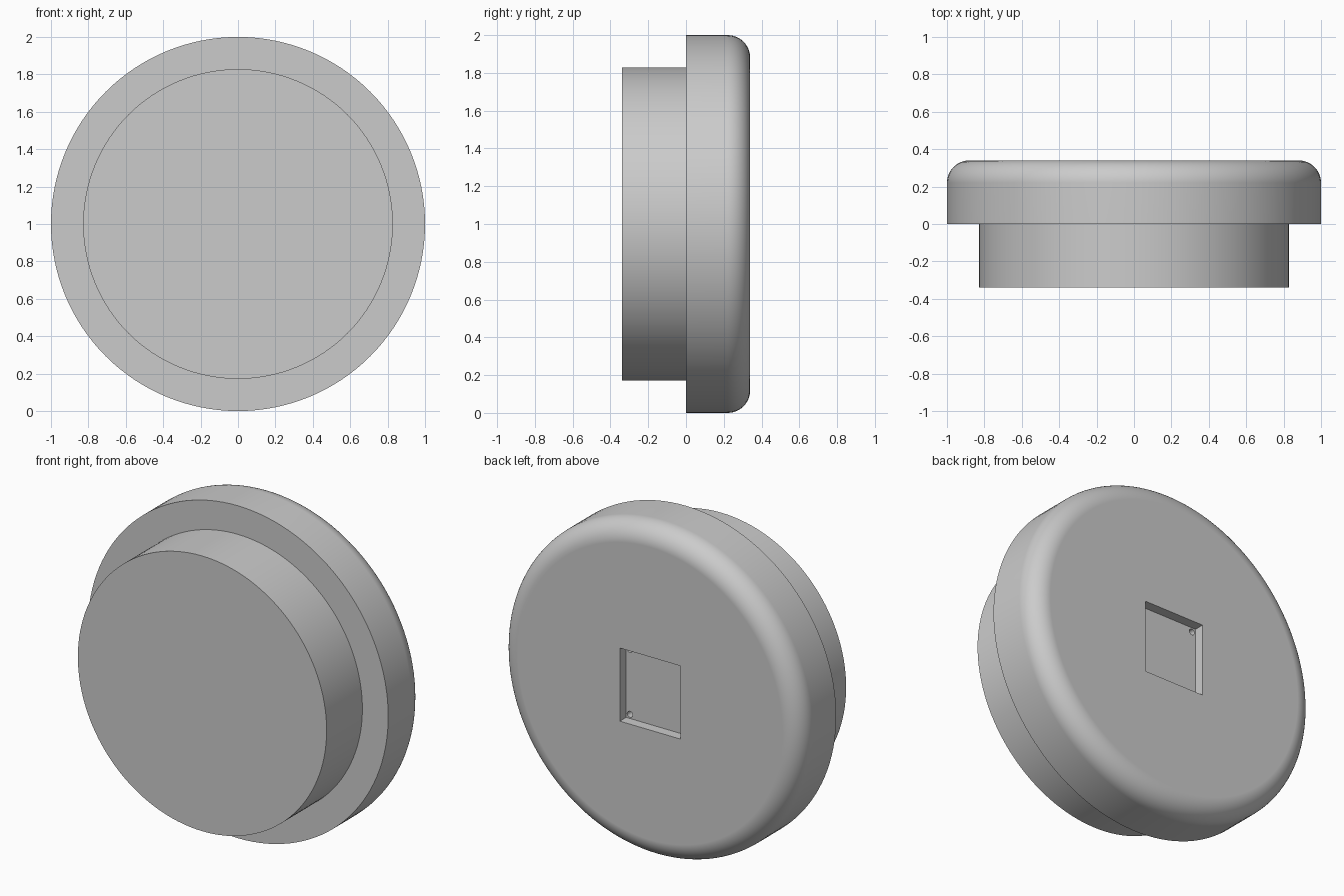
import bpy, bmesh, math
from mathutils import Matrix, Vector

default = bpy.data.objects.get("Cube")
if default:
    bpy.data.objects.remove(default, do_unlink=True)

SEGMENTS = 128
CAP_R, PLUG_R, HALF_DEPTH, FILLET = 1.0, 0.828, 0.34, 0.12
POCKET_W, POCKET_H, POCKET_DEPTH = 0.405, 0.44, 0.06
HOLE_R, HOLE_INSET, HOLE_DEPTH = 0.018, 0.025, 0.06

grey = bpy.data.materials.new("plain_grey")
grey.use_nodes = True
colour = (0.6, 0.6, 0.6, 1)
grey.diffuse_color = colour
grey.node_tree.nodes["Principled BSDF"].inputs["Base Color"].default_value = colour


def add_object(name, bm):
    bmesh.ops.recalc_face_normals(bm, faces=bm.faces)
    mesh = bpy.data.meshes.new(name)
    bm.to_mesh(mesh)
    bm.free()
    mesh.materials.append(grey)
    obj = bpy.data.objects.new(name, mesh)
    bpy.context.collection.objects.link(obj)
    return obj


def lathe(name, profile):
    """Turn (radius, y) points about the y axis and close both ends."""
    bm = bmesh.new()
    verts = [bm.verts.new((r, y, 0)) for r, y in profile]
    edges = [bm.edges.new(pair) for pair in zip(verts, verts[1:])]
    bmesh.ops.spin(bm, geom=verts + edges, cent=(0, 0, 0), axis=(0, 1, 0),
                   angle=math.tau, steps=SEGMENTS, use_merge=True)
    bmesh.ops.remove_doubles(bm, verts=bm.verts, dist=1e-5)
    bmesh.ops.holes_fill(bm, edges=[e for e in bm.edges if e.is_boundary], sides=0)
    bmesh.ops.translate(bm, verts=bm.verts, vec=(0, 0, 1))
    return add_object(name, bm)


def cut(target, cutter):
    cutter.hide_render = True
    mod = target.modifiers.new("cut", "BOOLEAN")
    mod.operation = "DIFFERENCE"
    mod.solver = "EXACT"
    mod.object = cutter
    bpy.context.view_layer.objects.active = target
    bpy.ops.object.modifier_apply(modifier=mod.name)
    bpy.data.objects.remove(cutter, do_unlink=True)


# Stepped round body: narrow plug in front, wide cap with a rounded rim behind
profile = [(PLUG_R, -HALF_DEPTH), (PLUG_R, 0), (CAP_R, 0)]
for i in range(13):
    a = math.pi / 2 * i / 12
    profile.append((CAP_R - FILLET + FILLET * math.cos(a),
                    HALF_DEPTH - FILLET + FILLET * math.sin(a)))
body = lathe("stepped_cap", profile)

# Rectangular pocket in the back
bm = bmesh.new()
bmesh.ops.create_cube(bm, size=1, matrix=Matrix.Translation((0, HALF_DEPTH, 1))
                      @ Matrix.Diagonal((POCKET_W, POCKET_DEPTH * 2, POCKET_H, 1)))
cut(body, add_object("pocket_cutter", bm))

# Small round hole in each corner of the pocket floor
floor_y = HALF_DEPTH - POCKET_DEPTH
bm = bmesh.new()
for sx in (-1, 1):
    for sz in (-1, 1):
        centre = Vector((sx * (POCKET_W / 2 - HOLE_INSET), floor_y,
                         1 + sz * (POCKET_H / 2 - HOLE_INSET)))
        bmesh.ops.create_cone(bm, cap_ends=True, segments=24, radius1=HOLE_R,
                              radius2=HOLE_R, depth=HOLE_DEPTH * 2 - 0.02,
                              matrix=Matrix.Translation(centre)
                              @ Matrix.Rotation(math.pi / 2, 4, "X"))
cut(body, add_object("hole_cutter", bm))

# Smooth sides with crisp steps and flat faces
bpy.ops.object.select_all(action="DESELECT")
body.select_set(True)
bpy.context.view_layer.objects.active = body
bpy.ops.object.shade_smooth_by_angle(angle=math.radians(30))
weighted = body.modifiers.new("flat_faces", "WEIGHTED_NORMAL")
weighted.keep_sharp = True
